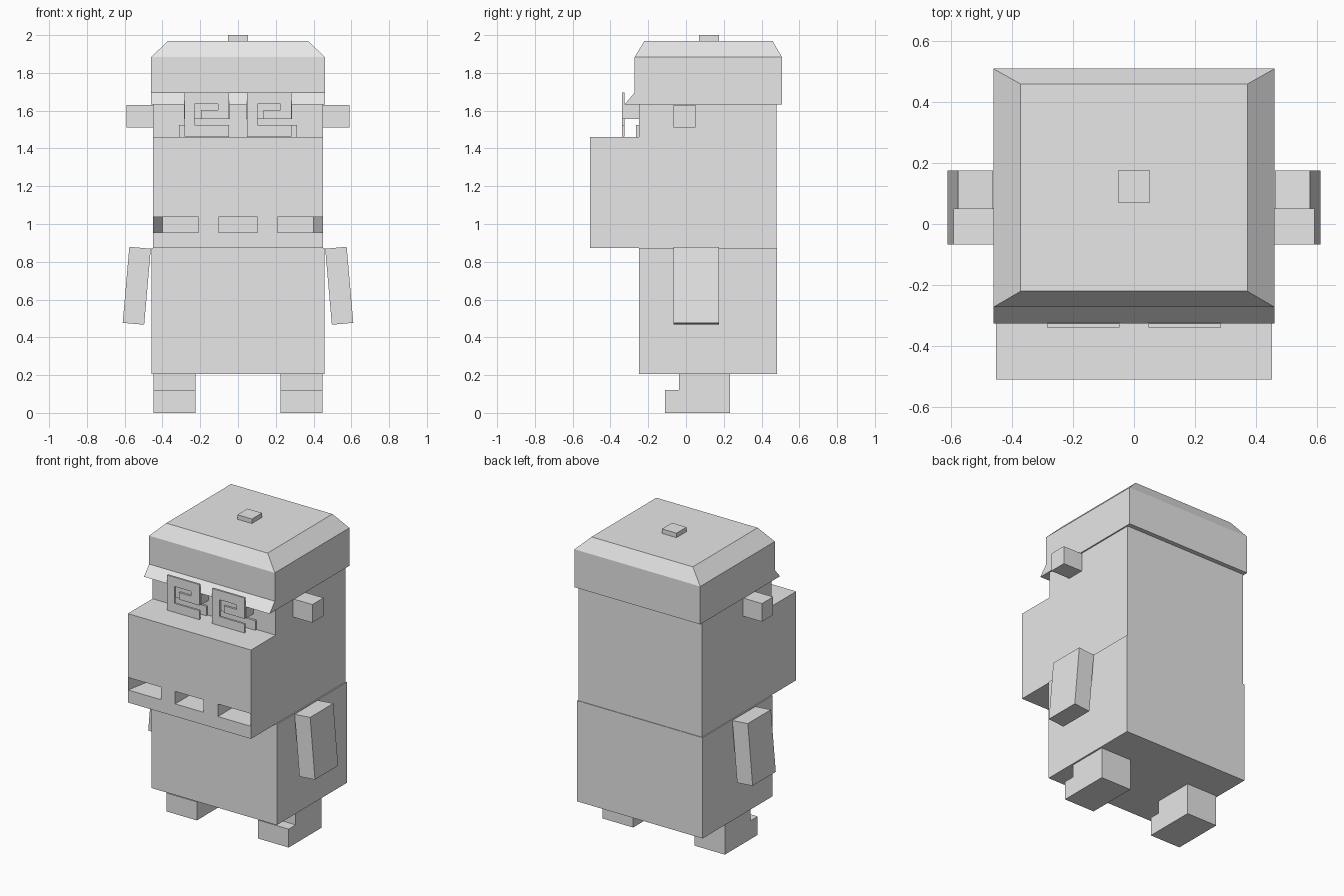
import bpy, bmesh, math
from mathutils import Vector

cube = bpy.data.objects.get("Cube")
if cube:
    bpy.data.objects.remove(cube, do_unlink=True)

grey = bpy.data.materials.new("plain_grey")
grey.use_nodes = True
grey.diffuse_color = (0.8, 0.8, 0.8, 1)
grey.node_tree.nodes["Principled BSDF"].inputs["Base Color"].default_value = (0.8, 0.8, 0.8, 1)


def finish(name, bm):
    bmesh.ops.recalc_face_normals(bm, faces=bm.faces)
    mesh = bpy.data.meshes.new(name)
    bm.to_mesh(mesh)
    bm.free()
    mesh.materials.append(grey)
    obj = bpy.data.objects.new(name, mesh)
    bpy.context.collection.objects.link(obj)
    return obj


def prism(name, profile, axis, lo, hi):
    """Extrude a 2D profile along one axis (0=x, 1=y, 2=z)."""
    bm = bmesh.new()
    verts = []
    for a, b in profile:
        co = [a, b]
        co.insert(axis, lo)
        verts.append(bm.verts.new(co))
    face = bm.faces.new(verts)
    ext = bmesh.ops.extrude_face_region(bm, geom=[face])
    step = Vector((0, 0, 0))
    step[axis] = hi - lo
    moved = [g for g in ext["geom"] if isinstance(g, bmesh.types.BMVert)]
    bmesh.ops.translate(bm, verts=moved, vec=step)
    return finish(name, bm)


def box(name, x, y, z):
    return prism(name, [(x[0], y[0]), (x[1], y[0]), (x[1], y[1]), (x[0], y[1])], 2, *z)


def span(side, a, b):
    return tuple(sorted((side * a, side * b)))


# Body, head and snout
HEAD = 0.451
FRONT, BACK = -0.25, 0.482
box("body", (-0.459, 0.459), (FRONT, BACK), (0.205, 0.872))
box("head", (-HEAD, HEAD), (FRONT, BACK - 0.004), (0.872, 1.66))
snout = box("snout", (-HEAD, HEAD), (-0.508, FRONT), (0.872, 1.46))

# Mouth slots: a straight middle one and two with slanted outer walls
slots = [[(-0.104, -0.55), (0.104, -0.55), (0.104, -0.24), (-0.104, -0.24)]]
for s in (-1, 1):
    slots.append([(s * 0.208, -0.55), (s * 0.457, -0.55), (s * 0.398, -0.24), (s * 0.208, -0.24)])
for i, outline in enumerate(slots):
    cutter = prism(f"mouth_cutter_{i}", outline, 2, 0.955, 1.038)
    cutter.hide_render = True
    cutter.hide_viewport = True
    cutter.display_type = 'WIRE'
    mod = snout.modifiers.new("mouth_slot", 'BOOLEAN')
    mod.operation = 'DIFFERENCE'
    mod.solver = 'EXACT'
    mod.object = cutter
bpy.context.view_layer.update()
cut_mesh = bpy.data.meshes.new_from_object(
    snout.evaluated_get(bpy.context.evaluated_depsgraph_get()))
snout.modifiers.clear()
snout.data = cut_mesh
for obj in [o for o in bpy.data.objects if o.name.startswith("mouth_cutter")]:
    bpy.data.objects.remove(obj, do_unlink=True)

# Cap with a bevelled crown, a sloping brim and a top button
cap = box("cap", (-0.46, 0.46), (-0.272, 0.508), (1.632, 1.883))
bm = bmesh.new()
bm.from_mesh(cap.data)
top = max(bm.faces, key=lambda f: f.calc_center_median().z)
crown = bmesh.ops.extrude_face_region(bm, geom=[top])
bmesh.ops.delete(bm, geom=[top], context='FACES_ONLY')
for v in [g for g in crown["geom"] if isinstance(g, bmesh.types.BMVert)]:
    v.co.x *= 0.371 / 0.46
    v.co.y += 0.052 if v.co.y < 0 else -0.05
    v.co.z = 1.97
bm.to_mesh(cap.data)
bm.free()
prism("cap_brim", [(-0.272, 1.695), (-0.326, 1.632), (-0.272, 1.632)], 0, -0.46, 0.46)
box("cap_button", (-0.053, 0.053), (0.07, 0.175), (1.96, 2.0))

# Spiral lenses, both wound the same way
spiral = [(0, 1.463), (0.237, 1.463), (0.237, 1.523), (0.055, 1.523),
          (0.055, 1.634), (0.177, 1.634), (0.177, 1.603), (0.087, 1.603),
          (0.087, 1.557), (0.237, 1.557), (0.237, 1.695), (0, 1.695)]
for name, x0 in (("right_lens", -0.284), ("left_lens", 0.047)):
    prism(name, [(x0 + a, b) for a, b in spiral], 1, -0.338, -0.325)

for side, word in ((-1, "right"), (1, "left")):
    # Lens support and lower eye bar
    box(word + "_lens_mount", span(side, 0.042, 0.287), (-0.325, FRONT), (1.557, 1.634))
    box(word + "_eye_bar", span(side, 0.047, 0.312), (-0.264, FRONT), (1.46, 1.523))
    # Ear
    box(word + "_ear", span(side, 0.44, 0.591), (-0.067, 0.05), (1.51, 1.63))
    # Leg with a toe step
    leg = [(-0.11, 0), (0.233, 0), (0.233, 0.21), (-0.036, 0.21), (-0.036, 0.122), (-0.11, 0.122)]
    prism(word + "_leg", leg, 0, *span(side, 0.224, 0.448))
    # Arm, tilted outward
    arm = box(word + "_arm", (-0.057, 0.057), (-0.067, 0.175), (-0.202, 0.202))
    arm.location = (side * 0.536, 0, 0.673)
    arm.rotation_euler.y = -side * math.radians(5)
